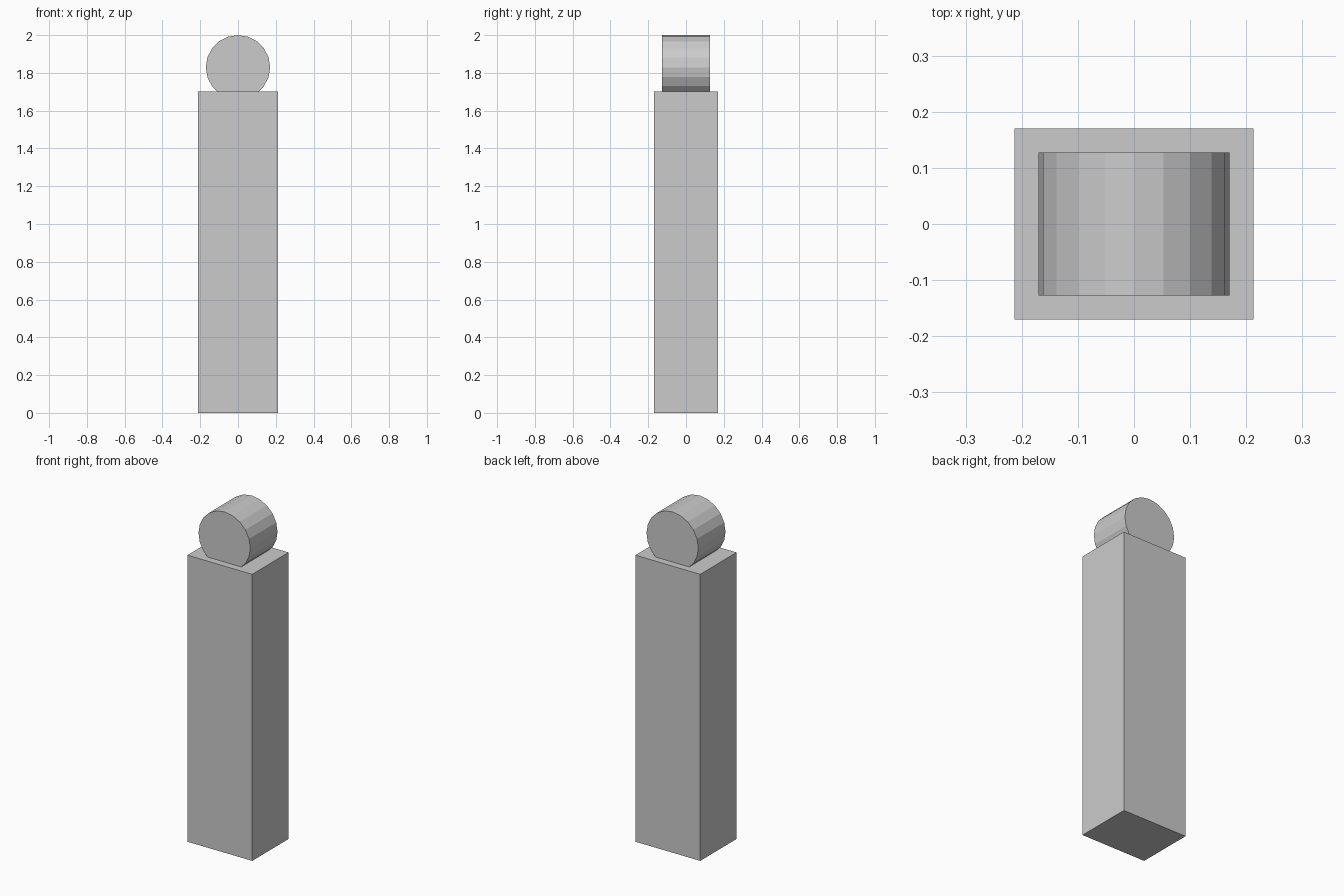
import bpy
from math import radians

if "Cube" in bpy.data.objects:
    bpy.data.objects.remove(bpy.data.objects["Cube"])

U = 2 / 47  # model grid unit

# Rectangular post
bpy.ops.mesh.primitive_cube_add(size=1, location=(0, 0, 20 * U))
post = bpy.context.object
post.name = "post"
post.scale = (10 * U, 8 * U, 40 * U)
bpy.ops.object.transform_apply(location=False, rotation=False, scale=True)

# Round head lying front to back, sunk slightly into the post top
bpy.ops.mesh.primitive_cylinder_add(vertices=20, radius=4 * U, depth=6 * U,
                                    location=(0, 0, 43 * U),
                                    rotation=(radians(90), 0, 0))
head = bpy.context.object
head.name = "round_head"
bpy.ops.object.transform_apply(location=False, rotation=True, scale=False)
